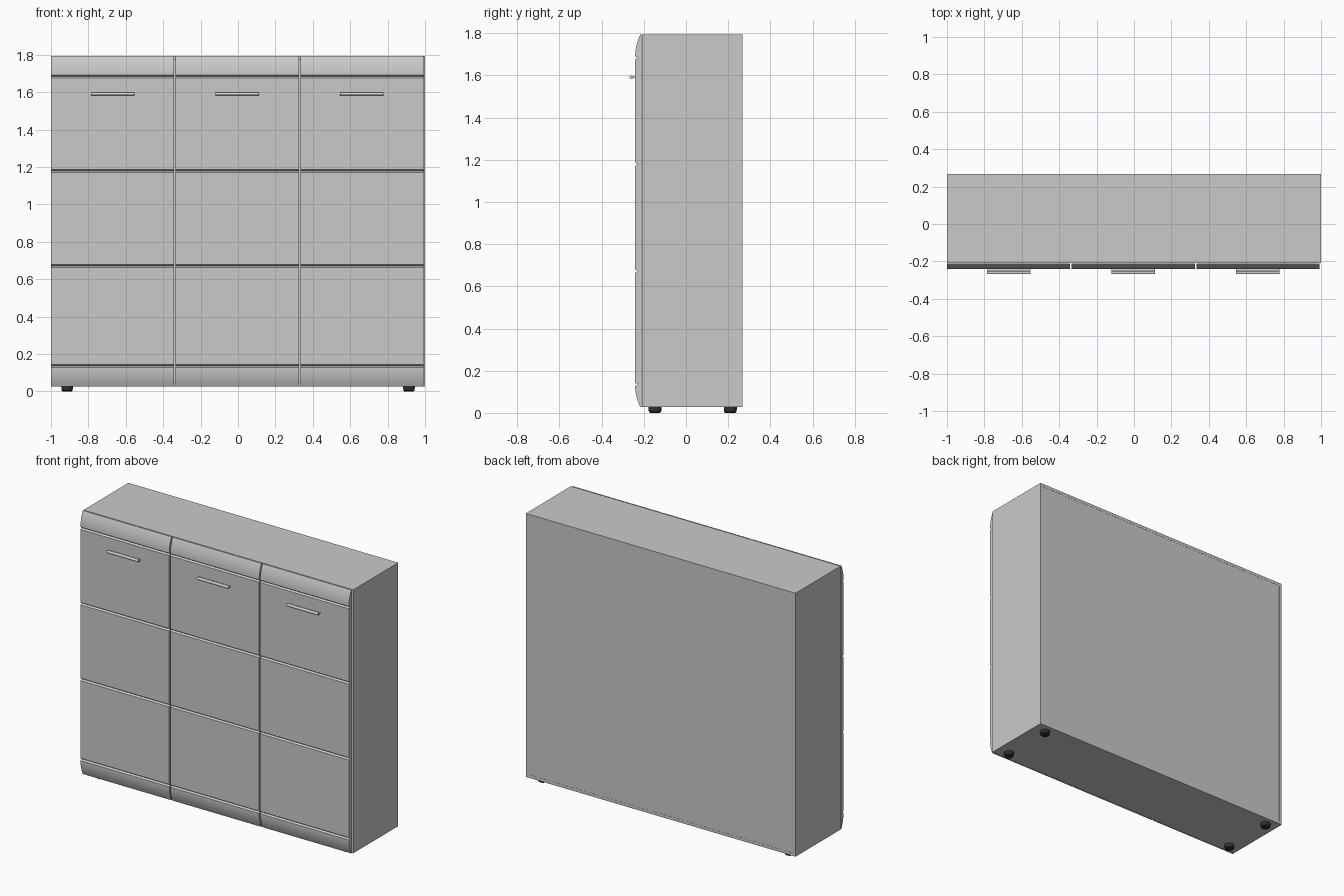
import bpy, bmesh, math

if "Cube" in bpy.data.objects:
    bpy.data.objects.remove(bpy.data.objects["Cube"])

def material(name, rgb):
    m = bpy.data.materials.new(name)
    m.diffuse_color = (*rgb, 1)
    m.use_nodes = True
    m.node_tree.nodes["Principled BSDF"].inputs["Base Color"].default_value = m.diffuse_color
    return m

GREY = material("light_grey", (0.59, 0.59, 0.60))
METAL = material("handle_metal", (0.66, 0.66, 0.66))
BLACK = material("black_plastic", (0.03, 0.03, 0.03))

def finish(name, bm, mat, smooth=False):
    bmesh.ops.recalc_face_normals(bm, faces=bm.faces)
    me = bpy.data.meshes.new(name)
    bm.to_mesh(me)
    bm.free()
    me.materials.append(mat)
    ob = bpy.data.objects.new(name, me)
    bpy.context.collection.objects.link(ob)
    if smooth:
        bpy.ops.object.select_all(action='DESELECT')
        ob.select_set(True)
        bpy.context.view_layer.objects.active = ob
        bpy.ops.object.shade_smooth_by_angle(angle=math.radians(25))
    return ob

def box(name, x0, x1, y0, y1, z0, z1, mat):
    bm = bmesh.new()
    bmesh.ops.create_cube(bm, size=1)
    for v in bm.verts:
        v.co.x = x1 if v.co.x > 0 else x0
        v.co.y = y1 if v.co.y > 0 else y0
        v.co.z = z1 if v.co.z > 0 else z0
    return finish(name, bm, mat)

def extrude_x(name, profile, x0, x1, mat):
    """Extrude a closed (y, z) profile along x."""
    bm = bmesh.new()
    f = bm.faces.new([bm.verts.new((x0, y, z)) for y, z in profile])
    r = bmesh.ops.extrude_face_region(bm, geom=[f])
    for v in r["geom"]:
        if isinstance(v, bmesh.types.BMVert):
            v.co.x = x1
    return finish(name, bm, mat, True)

# carcass
Z0, Z1, T = 0.028, 1.793, 0.02
YF, YB = -0.208, 0.268
box("top_panel", -1, 1, YF, YB, Z1 - T, Z1, GREY)
box("bottom_panel", -1, 1, YF, YB, Z0, Z0 + T, GREY)
box("left_side", -1, -1 + T, YF, YB, Z0 + T, Z1 - T, GREY)
box("right_side", 1 - T, 1, YF, YB, Z0 + T, Z1 - T, GREY)
box("back_panel", -1 + T, 1 - T, YB - 0.01, YB - 0.001, Z0 + T, Z1 - T, GREY)

# door profile: flat front, V grooves, curved top and bottom ends
DB, DF, DE = -0.212, -0.241, -0.217
grooves = [0.135, 0.671, 1.179, 1.684]
h = 0.008
prof = [(DB, Z1), (DB, Z0)]
N = 8
zb, zt = grooves[0] - h, grooves[-1] + h
for i in range(N + 1):
    a = i / N
    prof.append((DF + (DE - DF) * (1 - a) ** 2, Z0 + (zb - Z0) * a))
for g in grooves:
    if g != grooves[0]:
        prof.append((DF, g - h))
    prof.append((DF + 0.011, g))
    if g != grooves[-1]:
        prof.append((DF, g + h))
for i in range(N + 1):
    a = i / N
    prof.append((DF + (DE - DF) * a ** 2, zt + (Z1 - zt) * a))

# handle profile: thin stem with a rounded grip bead
hz = 1.591
handle = [(DF + 0.002, hz + 0.003), (DF + 0.002, hz - 0.003), (-0.252, hz - 0.003)]
for i in range(9):
    a = math.radians(-60 - 30 * i)
    handle.append((-0.259 + 0.009 * math.cos(a), hz + 0.008 * math.sin(a)))
handle.append((-0.252, hz + 0.003))

for i, side in enumerate(("left", "middle", "right")):
    x0 = -0.999 + 0.666 * i
    x1 = x0 + 0.658
    extrude_x(side + "_door", prof, x0, x1, GREY)
    xc = (x0 + x1) / 2
    extrude_x(side + "_handle", handle, xc - 0.117, xc + 0.117, METAL)

# round feet, tapered at the floor
for sx, sn in ((-1, "left"), (1, "right")):
    for y, yn in ((-0.147, "front"), (0.21, "back")):
        bm = bmesh.new()
        rings = []
        for r, z in ((0.024, 0), (0.029, 0.005), (0.031, 0.018), (0.031, Z0)):
            rings.append([bm.verts.new((sx * 0.914 + r * math.cos(k * math.tau / 24),
                                        y + r * math.sin(k * math.tau / 24), z))
                          for k in range(24)])
        for a, b in zip(rings, rings[1:]):
            for k in range(24):
                n = (k + 1) % 24
                bm.faces.new((a[k], a[n], b[n], b[k]))
        bm.faces.new(rings[0])
        bm.faces.new(rings[-1])
        finish(f"{yn}_{sn}_foot", bm, BLACK, True)
